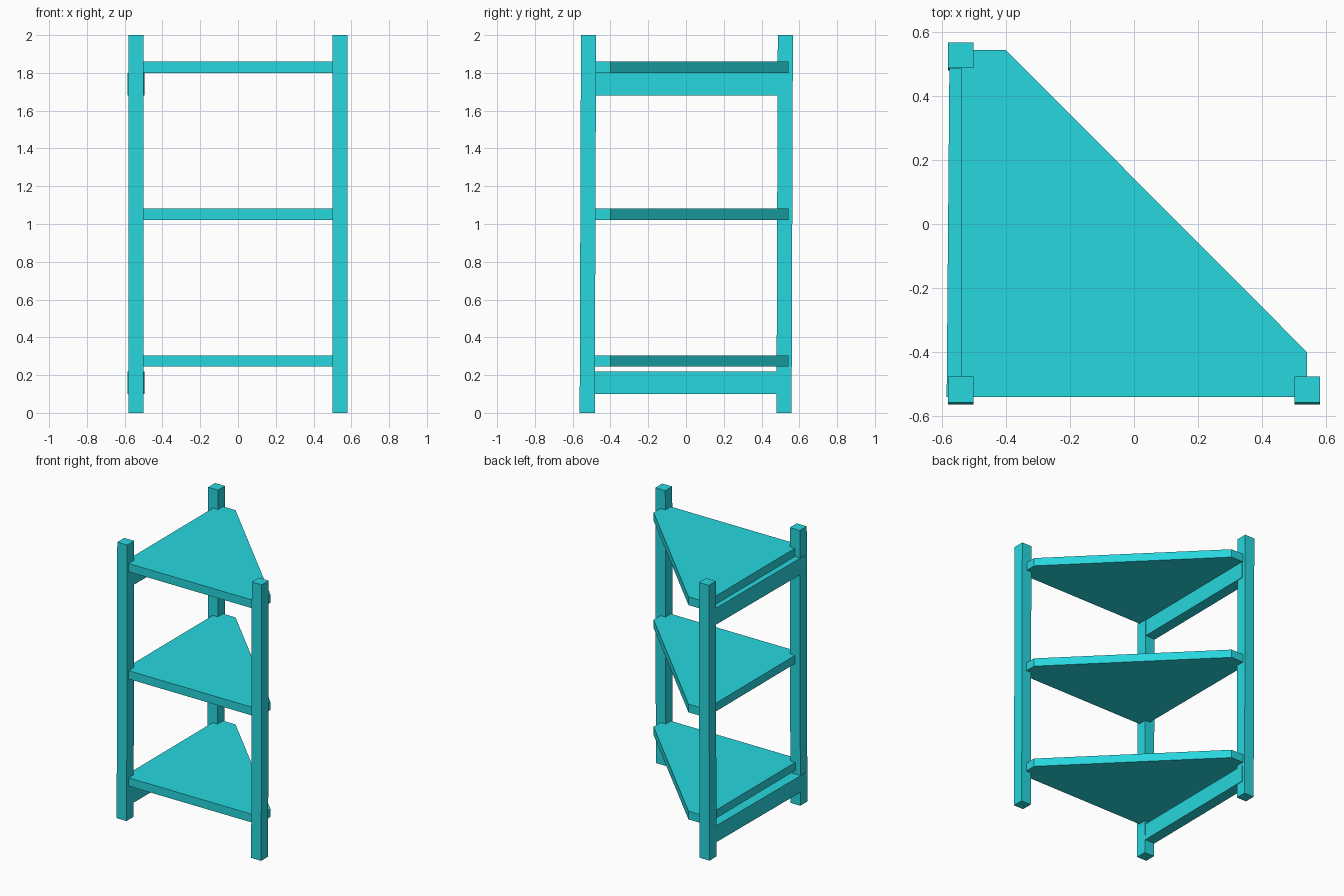
import bpy, bmesh

if "Cube" in bpy.data.objects:
    bpy.data.objects.remove(bpy.data.objects["Cube"])

mat = bpy.data.materials.new("cyan_paint")
mat.diffuse_color = (0.02, 0.68, 0.73, 1)
mat.use_nodes = True
mat.node_tree.nodes["Principled BSDF"].inputs["Base Color"].default_value = mat.diffuse_color


def prism(name, outline, z0, z1):
    """Extrude a flat xy outline from z0 to z1."""
    bm = bmesh.new()
    face = bm.faces.new([bm.verts.new((x, y, z0)) for x, y in outline])
    ext = bmesh.ops.extrude_face_region(bm, geom=[face])
    top = [v for v in ext["geom"] if isinstance(v, bmesh.types.BMVert)]
    bmesh.ops.translate(bm, verts=top, vec=(0, 0, z1 - z0))
    bmesh.ops.recalc_face_normals(bm, faces=bm.faces)
    mesh = bpy.data.meshes.new(name)
    bm.to_mesh(mesh)
    bm.free()
    mesh.materials.append(mat)
    obj = bpy.data.objects.new(name, mesh)
    bpy.context.collection.objects.link(obj)
    return obj


def box(name, x, y, w, d, z0, z1):
    w, d = w / 2, d / 2
    return prism(name, [(x - w, y - d), (x + w, y - d),
                        (x + w, y + d), (x - w, y + d)], z0, z1)


# Three square posts, leaning very slightly backwards
for name, x, y in (("front_left_post", -0.54, -0.523),
                   ("front_right_post", 0.54, -0.523),
                   ("back_left_post", -0.54, 0.519)):
    post = box(name, x, y, 0.08, 0.08, 0, 2)
    for v in post.data.vertices:
        v.co.y += 0.0035 * v.co.z

# Triangular shelves with two clipped corners
corner = [(-0.54, -0.54), (0.54, -0.54), (0.54, -0.40),
          (-0.40, 0.543), (-0.54, 0.543)]
for name, z in (("lower_shelf", 0.245), ("middle_shelf", 1.022), ("upper_shelf", 1.80)):
    prism(name, corner, z, z + 0.06)

# Side rails along the left, slightly skewed
rail = [(-0.584, -0.54), (-0.504, -0.54), (-0.495, 0.54), (-0.575, 0.54)]
for name, z in (("lower_rail", 0.10), ("upper_rail", 1.68)):
    prism(name, rail, z, z + 0.12)
